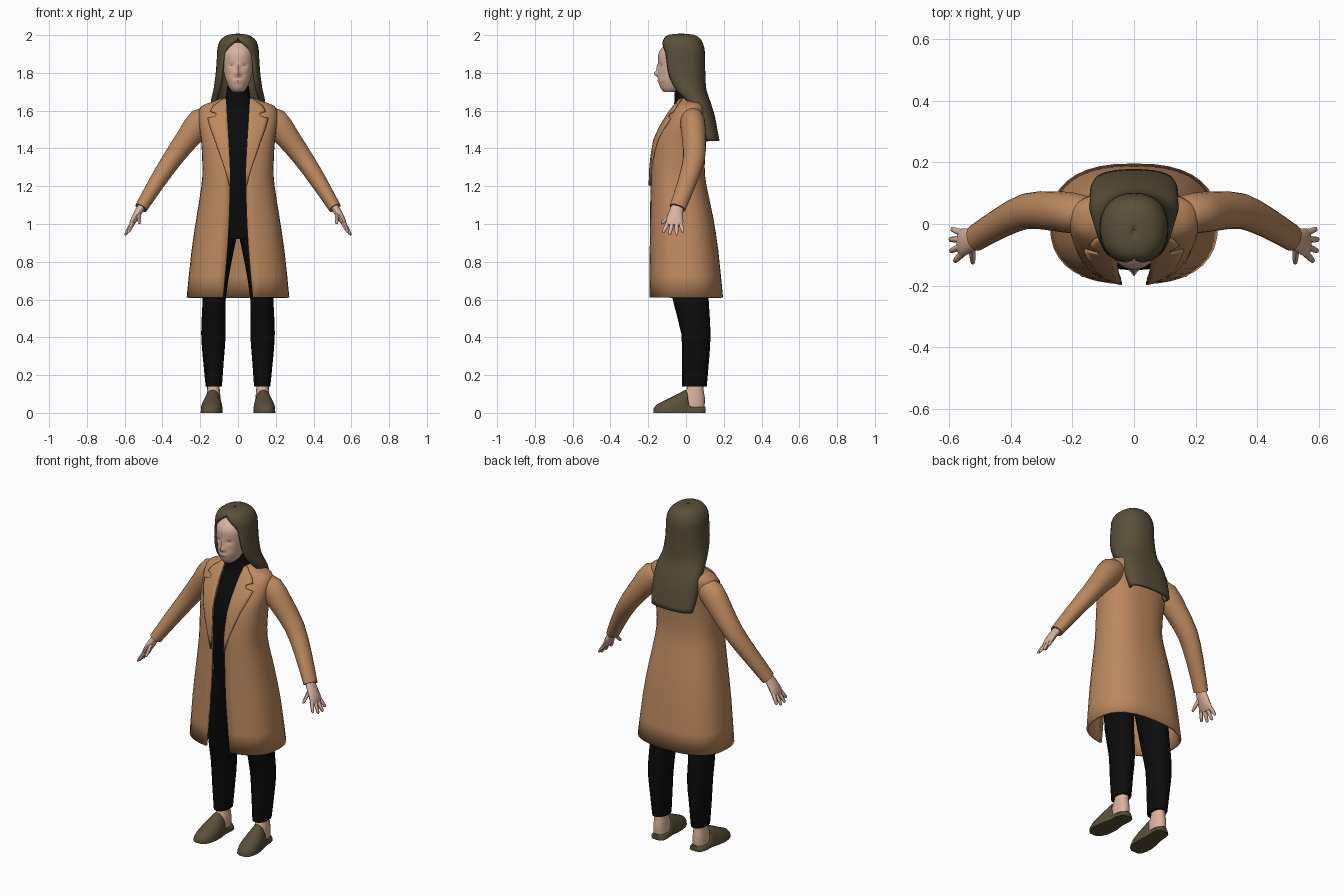
import bpy, bmesh, math
from mathutils import Vector

if "Cube" in bpy.data.objects:
    bpy.data.objects.remove(bpy.data.objects["Cube"])


def material(name, r, g, b):
    m = bpy.data.materials.new(name)
    m.diffuse_color = (r, g, b, 1)
    m.use_nodes = True
    m.node_tree.nodes["Principled BSDF"].inputs["Base Color"].default_value = m.diffuse_color
    return m


CAMEL = material("camel_wool", 0.50, 0.25, 0.115)
SKIN = material("skin", 0.70, 0.45, 0.35)
BROWN = material("dark_brown", 0.10, 0.078, 0.042)
BLACK = material("black_cloth", 0.0035, 0.0035, 0.0035)


def loft(name, rings, mat, closed=True, mirror=False, thick=0):
    """Skin a list of equally long point rings into one object."""
    bm = bmesh.new()
    vs = [[bm.verts.new(p) for p in r] for r in rings]
    n = len(rings[0])
    for a, b in zip(vs, vs[1:]):
        for i in range(n if closed else n - 1):
            j = (i + 1) % n
            bm.faces.new((a[i], a[j], b[j], b[i]))
    if closed:
        bm.faces.new(vs[0])
        bm.faces.new(vs[-1])
    bmesh.ops.recalc_face_normals(bm, faces=bm.faces)
    me = bpy.data.meshes.new(name)
    bm.to_mesh(me)
    bm.free()
    me.materials.append(mat)
    ob = bpy.data.objects.new(name, me)
    bpy.context.collection.objects.link(ob)
    if mirror:
        ob.modifiers.new("mirror", 'MIRROR')
    if thick:
        s = ob.modifiers.new("thickness", 'SOLIDIFY')
        s.thickness, s.offset = thick, 0
    return ob


def resample(rows, k):
    """Catmull-Rom interpolation of profile rows, k steps per span."""
    out = []
    for i in range(len(rows) - 1):
        p = [rows[max(0, min(len(rows) - 1, i + d))] for d in (-1, 0, 1, 2)]
        for s in range(k):
            t = s / k
            out.append(tuple(0.5 * (2 * b + (c - a) * t + (2 * a - 5 * b + 4 * c - d) * t * t
                                    + (3 * b - a - 3 * c + d) * t ** 3) for a, b, c, d in zip(*p)))
    return out + [tuple(rows[-1])]


def arc(z, cx, rx, yf, yb, a0, a1, n, e=2.0, full=False):
    """Horizontal superellipse arc; -90 degrees is the front."""
    pts = []
    for i in range(n):
        a = a0 + (a1 - a0) * i / (n if full else n - 1)
        c, s = math.cos(a), math.sin(a)
        pts.append(Vector((cx + rx * math.copysign(abs(c) ** (2 / e), c),
                           (yf + yb) / 2 + (yb - yf) / 2 * math.copysign(abs(s) ** (2 / e), s), z)))
    return pts


def body(rows, k=2, n=20, e=2.2):
    """Closed rings from rows of (z, centre x, radius x, front y, back y)."""
    return [arc(*r, 0, 2 * math.pi, n, e, True) for r in resample(rows, k)]


def tube(name, rows, mat, n=14, k=2):
    """Limb from rows of (x, y, z, thickness radius, width radius), mirrored."""
    rows = resample(rows, k)
    cs = [Vector(r[:3]) for r in rows]
    rings = []
    for i, r in enumerate(rows):
        d = (cs[min(i + 1, len(cs) - 1)] - cs[max(i - 1, 0)]).normalized()
        side = Vector((0, 1, 0))
        side = (side - d * side.dot(d)).normalized()
        up = d.cross(side)
        rings.append([cs[i] + side * r[4] * math.cos(t) + up * r[3] * math.sin(t)
                      for t in (2 * math.pi * j / n for j in range(n))])
    return loft(name, rings, mat, mirror=True)


# Head, with nose, lips, brow and eye sockets pushed in and out of the front
head = body([(1.70, 0, .028, -.118, -.05), (1.72, 0, .046, -.135, 0), (1.76, 0, .064, -.146, .03),
             (1.80, 0, .075, -.146, .06), (1.85, 0, .083, -.147, .08), (1.91, 0, .083, -.143, .08),
             (1.96, 0, .055, -.10, .04)], 5, 48)
BUMPS = [(0, 1.795, .012, .014, -.024), (0, 1.825, .008, .02, -.010), (0, 1.758, .020, .007, -.007),
         (.034, 1.838, .016, .010, .010), (-.034, 1.838, .016, .010, .010)]
for p in (p for r in head for p in r if p.y < -.03):
    p.y += sum(h * math.exp(-((p.x - x) / sx) ** 2 - ((p.z - z) / sz) ** 2) for x, z, sx, sz, h in BUMPS)
loft("head", head, SKIN)

# Hair: closed over the crown, open round the face, falling behind the shoulders
hair = [(2.0, .002, -.03, -.02, -90), (1.994, .05, -.09, .04, -90), (1.975, .082, -.112, .07, -88),
        (1.945, .098, -.122, .085, -70), (1.91, .103, -.122, .092, -54), (1.85, .106, -.125, .093, -45),
        (1.78, .112, -.115, .095, -42), (1.71, .122, -.075, .10, -40), (1.65, .136, -.01, .12, -35),
        (1.57, .136, .03, .145, -33), (1.50, .133, .07, .158, -30), (1.44, .125, .09, .17, -25)]
loft("hair", [arc(z, 0, w, f, b, math.radians(a), math.pi / 2, 14, 2.3)
              for z, w, f, b, a in resample(hair, 2)], BROWN, False, True, .016)

# High-necked top
loft("top", body([(.92, 0, .13, -.09, .10), (1.2, 0, .14, -.14, .07), (1.42, 0, .16, -.15, .08),
                  (1.54, 0, .14, -.105, .08), (1.62, 0, .08, -.065, .06), (1.68, 0, .064, -.062, .06),
                  (1.73, 0, .058, -.062, .06)]), BLACK)

# Coat: half profile rows of (z, half width, front y, back y, opening half width)
E = 2.5
coat = resample([(.61, .266, -.19, .19, .078), (.86, .240, -.188, .165, .056), (1.04, .213, -.186, .137, .046),
                 (1.20, .188, -.183, .103, .042), (1.30, .182, -.180, .093, .044), (1.45, .190, -.158, .098, .052),
                 (1.53, .202, -.115, .105, .057), (1.58, .203, -.085, .103, .060), (1.62, .190, -.055, .098, .062),
                 (1.645, .125, -.035, .088, .064), (1.665, .076, -.035, .075, .066)], 2)
loft("coat", [arc(z, 0, w, f, b, -math.acos((g / w) ** (E / 2)), math.pi / 2, 18, E)
              for z, w, f, b, g in coat], CAMEL, False, True, .012)


def coat_row(z):
    for a, b in zip(coat, coat[1:]):
        if a[0] <= z <= b[0]:
            t = (z - a[0]) / (b[0] - a[0])
            return [p + (q - p) * t for p, q in zip(a, b)]


# Notched lapels and collar lying on the coat front
lapel = []
for z, outer in [(1.20, .046), (1.28, .066), (1.36, .094), (1.44, .122), (1.51, .148), (1.555, .160),
                 (1.565, .118), (1.582, .115), (1.592, .146), (1.62, .130), (1.64, .10), (1.66, .078)]:
    _, w, f, b, g = coat_row(z)
    row = []
    for i in range(6):
        x = min(g - .003 + (outer - g + .003) * i / 5, w * .99)
        row.append((x, (f + b) / 2 - (b - f) / 2 * (1 - (x / w) ** E) ** (1 / E) - .011, z + .004))
    lapel.append(row)
loft("lapel", lapel, CAMEL, False, True, .010)

# Sleeves
tube("sleeve", [(.14, .03, 1.56, .055, .055), (.195, .035, 1.54, .076, .066), (.265, .042, 1.455, .064, .064),
                (.347, .042, 1.345, .053, .058), (.43, .005, 1.22, .044, .050), (.513, -.045, 1.085, .034, .044)],
     CAMEL, 18)

# Hands with four fingers and a thumb
tube("hand", [(.50, -.04, 1.11, .02, .03), (.53, -.053, 1.06, .021, .038), (.555, -.06, 1.015, .017, .046),
              (.566, -.062, .992, .010, .042)], SKIN)
for name, start, tip in [("index_finger", (.556, -.095, 1.005), (.582, -.122, .955)),
                         ("middle_finger", (.560, -.073, 1.005), (.596, -.088, .942)),
                         ("ring_finger", (.560, -.050, 1.005), (.598, -.050, .940)),
                         ("little_finger", (.556, -.030, 1.010), (.592, -.016, .955)),
                         ("thumb", (.525, -.075, 1.055), (.522, -.130, 1.0))]:
    s, t = Vector(start), Vector(tip)
    tube(name, [(*s, .011, .012), (*s.lerp(t, .6), .010, .010), (*s.lerp(t, .92), .007, .008),
                (*t, .002, .002)], SKIN, 8, 1)

# Trouser legs, bare ankles and heels
leg = [(.14, .128, .043, -.02, .11), (.28, .130, .055, -.022, .122), (.42, .130, .065, -.025, .13),
       (.60, .126, .061, -.07, .12), (.78, .11, .072, -.09, .115), (.90, .095, .082, -.10, .115),
       (.97, .085, .085, -.10, .11)]
ankle = [(.03, .13, .038, -.02, .098), (.08, .13, .038, -.02, .10), (.13, .13, .033, .005, .092),
         (.20, .13, .035, .005, .095)]
for name, rows, mat in (("trouser_leg", leg, BLACK), ("ankle", ankle, SKIN)):
    loft(name, body(rows), mat, mirror=True)

# Slip-on shoes: domed toe sections, then a low open heel
shoe = []
for y, w, h in [(-.172, .022, .024), (-.155, .042, .045), (-.12, .055, .062), (-.08, .058, .082),
                (-.04, .055, .102), (-.005, .048, .122), (.008, .046, .115), (.016, .046, .05),
                (.06, .046, .036), (.09, .040, .034), (.104, .022, .032)]:
    cx = .134 - .07 * y
    shoe.append([(cx + w * math.cos(t), y, h * abs(math.sin(t)) ** .7)
                 for t in (math.pi * i / 12 for i in range(13))])
loft("shoe", shoe, BROWN, mirror=True)

# Smooth shading with sharp edges kept
bpy.ops.object.select_all(action='SELECT')
bpy.context.view_layer.objects.active = bpy.context.selected_objects[0]
bpy.ops.object.shade_smooth_by_angle(angle=math.radians(45))
